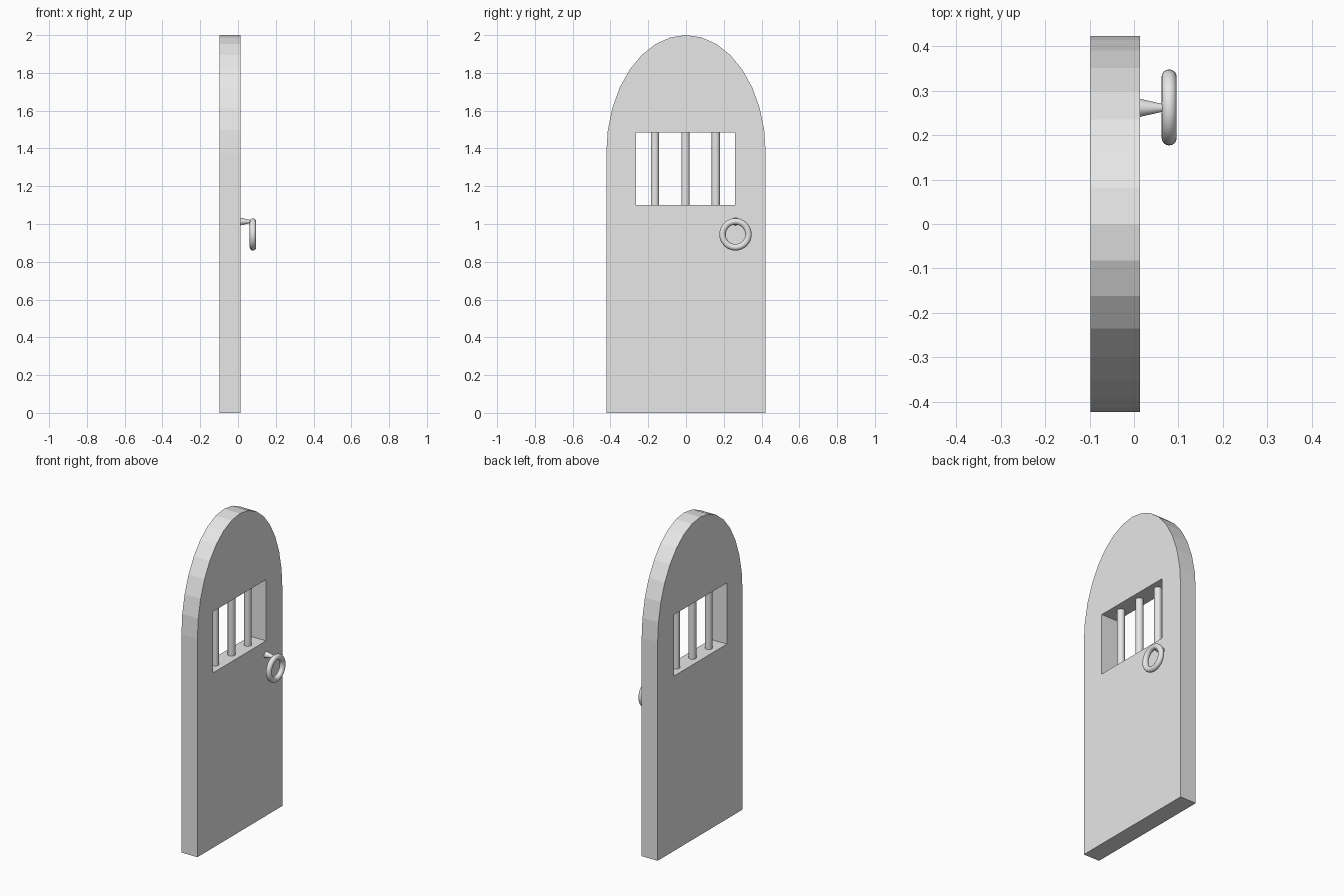
import bpy, bmesh, math

if "Cube" in bpy.data.objects:
    bpy.data.objects.remove(bpy.data.objects["Cube"])

HALF_PI = math.pi / 2
X_BACK, X_FRONT = -0.098, 0.013          # slab thickness
X_MID = (X_BACK + X_FRONT) / 2
HALF_W, SPRING, TOP = 0.422, 1.375, 2.0  # slab width and arch heights
WIN_Y, WIN_Z = (-0.266, 0.26), (1.10, 1.485)

grey = bpy.data.materials.new("light_grey")
grey.diffuse_color = (0.8, 0.8, 0.8, 1)
grey.use_nodes = True
grey.node_tree.nodes["Principled BSDF"].inputs["Base Color"].default_value = grey.diffuse_color


def prism(name, outline, x0, x1):
    """Extrude a (y, z) outline along x."""
    bm = bmesh.new()
    face = bm.faces.new([bm.verts.new((x0, y, z)) for y, z in outline])
    ext = bmesh.ops.extrude_face_region(bm, geom=[face])
    moved = [v for v in ext["geom"] if isinstance(v, bmesh.types.BMVert)]
    bmesh.ops.translate(bm, verts=moved, vec=(x1 - x0, 0, 0))
    bmesh.ops.recalc_face_normals(bm, faces=bm.faces)
    me = bpy.data.meshes.new(name)
    bm.to_mesh(me)
    bm.free()
    me.materials.append(grey)
    ob = bpy.data.objects.new(name, me)
    bpy.context.collection.objects.link(ob)
    return ob


def finish(name):
    """Name, colour and smooth the active primitive."""
    ob = bpy.context.object
    ob.name = name
    ob.data.materials.append(grey)
    bpy.ops.object.shade_smooth_by_angle(angle=math.radians(40))
    return ob


# Arched door slab: square bottom, half-ellipse top
outline = [(-HALF_W, 0), (HALF_W, 0)]
for i in range(17):
    a = math.pi * i / 16
    outline.append((HALF_W * math.cos(a), SPRING + (TOP - SPRING) * math.sin(a)))
door = prism("door_slab", outline, X_BACK, X_FRONT)

# Window opening cut through the slab
(y0, y1), (z0, z1) = WIN_Y, WIN_Z
cutter = prism("window_cutter", [(y0, z0), (y1, z0), (y1, z1), (y0, z1)], -0.3, 0.3)
cutter.hide_render = True
mod = door.modifiers.new("window", "BOOLEAN")
mod.operation = "DIFFERENCE"
mod.solver = "EXACT"
mod.object = cutter
bpy.context.view_layer.objects.active = door
bpy.ops.object.modifier_apply(modifier=mod.name)
bpy.data.objects.remove(cutter)

# Window bars
for i in range(3):
    bpy.ops.mesh.primitive_cylinder_add(
        vertices=24, radius=0.022, depth=z1 - z0 + 0.01,
        location=(X_MID, -0.003 + (i - 1) * 0.161, (z0 + z1) / 2))
    finish(f"window_bar_{i + 1}")

# Tapered peg holding the ring
bpy.ops.mesh.primitive_cone_add(
    vertices=24, radius1=0.021, radius2=0.007, depth=0.062,
    location=(0.041, 0.261, 1.013), rotation=(0, HALF_PI, 0))
finish("handle_peg")

# Ring handle
bpy.ops.mesh.primitive_torus_add(
    major_segments=36, minor_segments=16, major_radius=0.0685, minor_radius=0.017,
    location=(0.079, 0.262, 0.945), rotation=(0, HALF_PI, 0))
finish("handle_ring")
